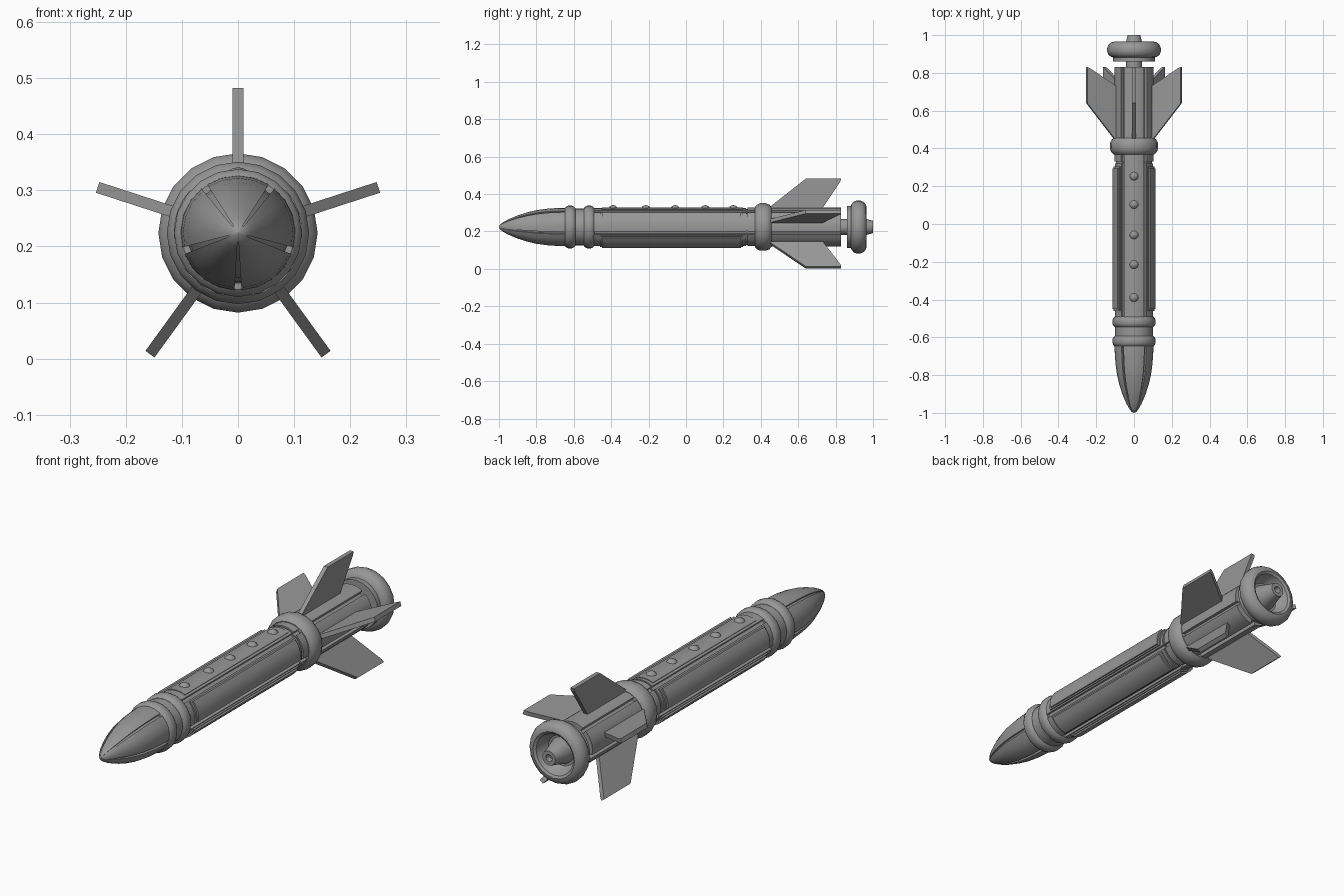
import bpy, bmesh
from math import sin, cos, radians

cube = bpy.data.objects.get("Cube")
if cube:
    bpy.data.objects.remove(cube)

AXIS_Z = 0.224
SECTORS = [90 + 72 * i for i in range(5)]

metal = bpy.data.materials.new("grey metal")
metal.use_nodes = True
GREY = (0.31, 0.31, 0.31, 1)
metal.diffuse_color = GREY
metal.node_tree.nodes["Principled BSDF"].inputs["Base Color"].default_value = GREY


def around(y, r, deg, side=0.0):
    """Point at radius r and angle deg about the long axis, shifted sideways."""
    a = radians(deg)
    return (r * cos(a) - side * sin(a), y, AXIS_Z + r * sin(a) + side * cos(a))


def finish(name, bm, smooth=True):
    bmesh.ops.remove_doubles(bm, verts=bm.verts, dist=1e-5)
    bmesh.ops.recalc_face_normals(bm, faces=bm.faces)
    mesh = bpy.data.meshes.new(name)
    bm.to_mesh(mesh)
    bm.free()
    ob = bpy.data.objects.new(name, mesh)
    bpy.context.collection.objects.link(ob)
    mesh.materials.append(metal)
    if smooth:
        bpy.ops.object.select_all(action="DESELECT")
        ob.select_set(True)
        bpy.context.view_layer.objects.active = ob
        bpy.ops.object.shade_smooth_by_angle(angle=radians(32))
    return ob


def lathe(name, profile, groove=0, depth=0.88, sides=20):
    """Revolve (y, r) points; groove is the half angle of five lengthwise slots."""
    if groove:
        spokes = []
        for s in SECTORS:
            edge = 36 - groove
            spokes += [(s - edge, depth), (s - edge, 1)]
            spokes += [(s + edge * k, 1) for k in (-0.5, 0, 0.5, 1)]
            spokes += [(s + edge, depth)]
    else:
        spokes = [(90 + 360 * i / sides, 1) for i in range(sides)]
    bm = bmesh.new()
    rings = [[bm.verts.new(around(y, r * k, a)) for a, k in spokes] for y, r in profile]
    n = len(spokes)
    for lower, upper in zip(rings, rings[1:]):
        for i in range(n):
            j = (i + 1) % n
            bm.faces.new((lower[i], lower[j], upper[j], upper[i]))
    bmesh.ops.dissolve_degenerate(bm, dist=1e-6, edges=bm.edges)
    return finish(name, bm)


def band(name, y, half, r, inner=0.09):
    """Rounded collar around the body."""
    bulge = r - inner
    lathe(name, [(y - half, 0), (y - half, inner + bulge * 0.45),
                 (y - half * 0.75, inner + bulge * 0.8), (y - half * 0.35, r),
                 (y + half * 0.35, r), (y + half * 0.75, inner + bulge * 0.8),
                 (y + half, inner + bulge * 0.45), (y + half, 0)])


def panel(name, deg, half, r, y0, y1):
    """Curved plate hugging the body."""
    bm = bmesh.new()
    steps = [deg + half * k for k in (-1, -0.5, 0, 0.5, 1)]
    loops = []
    for y in (y0, y1):
        arc = [around(y, r, a) for a in steps]
        arc += [around(y, 0.085, a) for a in reversed(steps)]
        loops.append([bm.verts.new(p) for p in arc])
    n = len(loops[0])
    for i in range(n):
        j = (i + 1) % n
        bm.faces.new((loops[0][i], loops[0][j], loops[1][j], loops[1][i]))
    for loop in loops:
        bm.faces.new(loop)
    finish(name, bm)


def fin(name, deg, tip):
    """Swept flat fin of constant thickness."""
    outline = [(0.42, 0.085), (0.445, 0.105), (0.64, tip), (0.83, tip),
               (0.825, tip - 0.015), (0.72, 0.085)]
    bm = bmesh.new()
    a, b = [[bm.verts.new(around(y, r, deg, s)) for y, r in outline] for s in (-0.01, 0.01)]
    bm.faces.new(a)
    bm.faces.new(b)
    for i in range(len(a)):
        j = (i + 1) % len(a)
        bm.faces.new((a[i], a[j], b[j], b[i]))
    finish(name, bm, smooth=False)


# Nose cone with tapering slots
lathe("nose_cone", [(-1, 0), (-0.995, 0.012), (-0.98, 0.024), (-0.95, 0.041),
                    (-0.9, 0.062), (-0.85, 0.078), (-0.8, 0.09), (-0.74, 0.098),
                    (-0.68, 0.102), (-0.62, 0.103), (-0.62, 0)], groove=3.5)

# Main body, neck and tail
lathe("neck", [(-0.63, 0), (-0.63, 0.1), (-0.5, 0.1), (-0.5, 0)])
lathe("main_body", [(-0.51, 0), (-0.51, 0.102), (0.32, 0.102), (0.32, 0.096),
                    (0.33, 0.096), (0.33, 0.103), (0.4, 0.103), (0.4, 0)], groove=5)
lathe("tail_body", [(0.4, 0), (0.4, 0.104), (0.83, 0.104), (0.83, 0)], groove=5, depth=0.82)

# Collars
band("front_collar", -0.62, 0.028, 0.114)
band("second_collar", -0.518, 0.028, 0.114)
band("tail_collar", 0.412, 0.044, 0.127)

# Raised side panels, and a low top panel with domes
for i, deg in enumerate(SECTORS[1:], 1):
    panel(f"panel_frame_{i}", deg, 27, 0.108, -0.46, 0.305)
    panel(f"panel_face_{i}", deg, 23.5, 0.115, -0.45, 0.295)
panel("top_panel", 90, 25, 0.105, -0.45, 0.305)
for i, y in enumerate((-0.39, -0.215, -0.058, 0.103, 0.253)):
    bm = bmesh.new()
    bmesh.ops.create_uvsphere(bm, u_segments=16, v_segments=10, radius=0.026)
    bmesh.ops.translate(bm, verts=bm.verts, vec=(0, y, AXIS_Z + 0.091))
    finish(f"dome_{i + 1}", bm)

# Five tail fins
for i, (deg, tip) in enumerate(zip(SECTORS, (0.258, 0.263, 0.267, 0.267, 0.263))):
    fin(f"fin_{i + 1}", deg, tip)

# Rear shaft, dished thruster ring and nozzle
lathe("rear_shaft", [(0.8, 0), (0.8, 0.042), (0.9, 0.042), (0.9, 0)])
lathe("thruster_ring", [(0.86, 0), (0.86, 0.112), (0.882, 0.112), (0.885, 0.122),
                        (0.897, 0.136), (0.913, 0.142), (0.932, 0.142), (0.95, 0.134),
                        (0.962, 0.12), (0.965, 0.106), (0.958, 0.095), (0.925, 0.085),
                        (0.905, 0.07), (0.9, 0)])
lathe("nozzle", [(0.89, 0), (0.89, 0.06), (0.905, 0.06), (0.965, 0.042), (1, 0.033),
                 (1, 0.016), (0.975, 0.013), (0.975, 0)])
